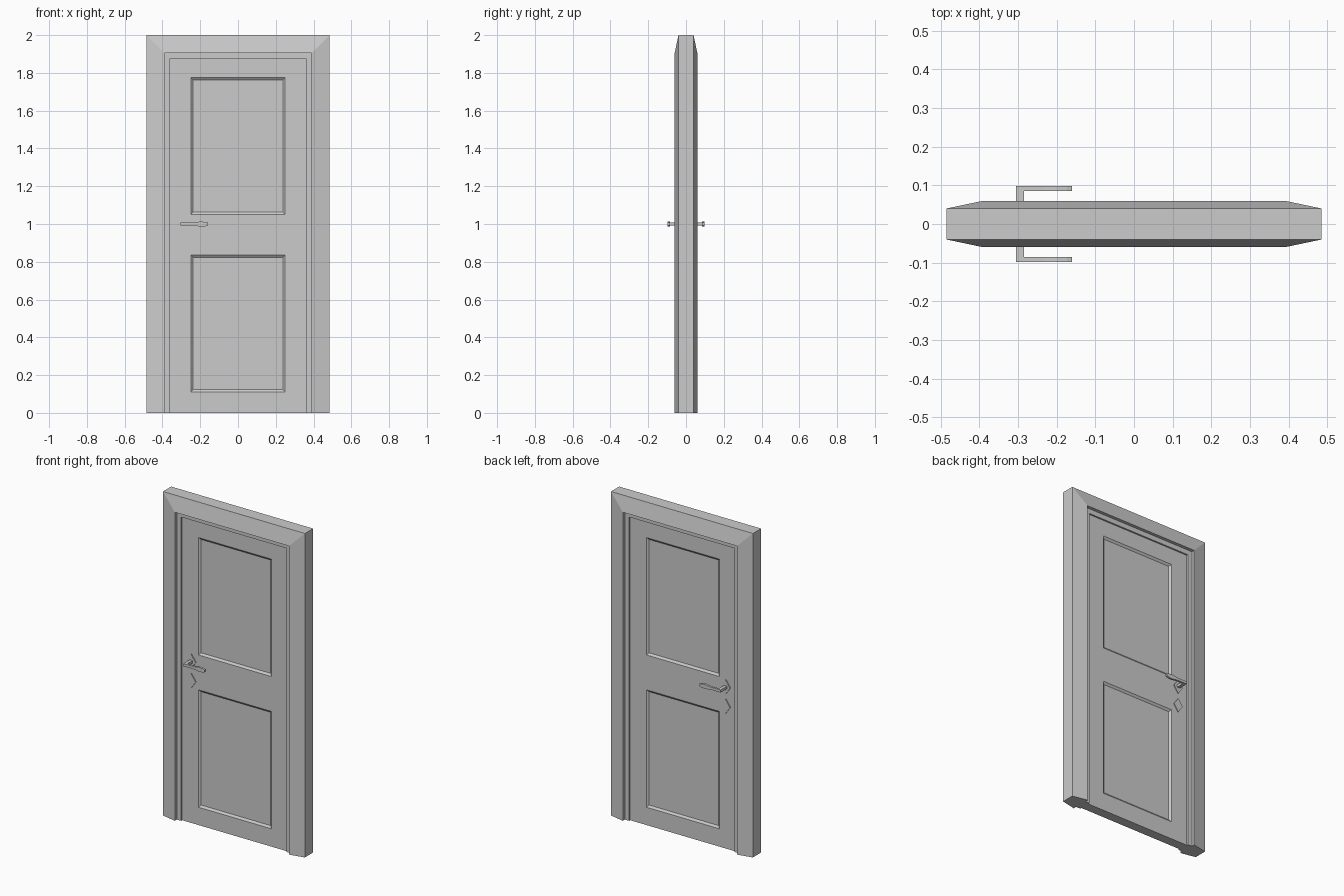
import bpy, bmesh
from mathutils import Matrix, Vector

if "Cube" in bpy.data.objects:
    bpy.data.objects.remove(bpy.data.objects["Cube"], do_unlink=True)

GREY = (0.6, 0.6, 0.6, 1)
mat = bpy.data.materials.new("plain grey")
mat.use_nodes = True
mat.diffuse_color = GREY
mat.node_tree.nodes["Principled BSDF"].inputs["Base Color"].default_value = GREY

HALF_W, HEIGHT = 0.485, 2.0
LEAF_Y = 0.03        # half thickness of the door leaf
STOP = 0.125         # inset of the door stop from the outer edge
LOCK_X = -0.295


def finish(name, bm):
    bmesh.ops.recalc_face_normals(bm, faces=bm.faces)
    mesh = bpy.data.meshes.new(name)
    bm.to_mesh(mesh)
    bm.free()
    mesh.materials.append(mat)
    obj = bpy.data.objects.new(name, mesh)
    bpy.context.collection.objects.link(obj)
    return obj


def box(bm, lo, hi):
    lo, hi = Vector(lo), Vector(hi)
    m = Matrix.Translation((lo + hi) / 2) @ Matrix.Diagonal((*(hi - lo), 1))
    return bmesh.ops.create_cube(bm, size=1, matrix=m)


# Frame: stepped jamb section swept up, across and down with mitred corners
half = [(0, 0.04), (0.095, 0.06), (0.095, 0.04), (STOP, 0.04)]
section = [(t, -y) for t, y in half] + [(t, y) for t, y in reversed(half)]
bm = bmesh.new()
rings = []
for side, top in ((-1, 0), (-1, 1), (1, 1), (1, 0)):
    rings.append([bm.verts.new((side * (HALF_W - t), y, top * (HEIGHT - t)))
                  for t, y in section])
for a, b in zip(rings, rings[1:]):
    for i in range(len(section)):
        j = (i + 1) % len(section)
        bm.faces.new((a[i], a[j], b[j], b[i]))
bm.faces.new(rings[0])
bm.faces.new(rings[-1])
finish("door_frame", bm)

# Leaf: slab cut along the panel borders, panels sunk on both faces
PANEL_X = 0.25
PANELS = [(0.11, 0.835), (1.05, 1.775)]
bm = bmesh.new()
w = HALF_W - STOP
box(bm, (-w, -LEAF_Y, 0), (w, LEAF_Y, HEIGHT - STOP))
cuts = [((x, 0, 0), (1, 0, 0)) for x in (-PANEL_X, PANEL_X)]
cuts += [((0, 0, z), (0, 0, 1)) for pair in PANELS for z in pair]
for co, no in cuts:
    bmesh.ops.bisect_plane(bm, geom=bm.verts[:] + bm.edges[:] + bm.faces[:],
                           plane_co=co, plane_no=no)
bm.normal_update()
sunk = []
for f in bm.faces:
    c = f.calc_center_median()
    if abs(f.normal.y) > 0.9 and abs(c.x) < PANEL_X and any(a < c.z < b for a, b in PANELS):
        sunk.append(f)
bmesh.ops.inset_individual(bm, faces=sunk, thickness=0.018, depth=-0.01)
finish("door_leaf", bm)

# Lever outline in x and z
LEVER = [(-0.305, 0.992), (-0.235, 0.992), (-0.2, 0.986), (-0.173, 0.988), (-0.16, 0.993),
         (-0.16, 1.007), (-0.173, 1.011), (-0.2, 1.013), (-0.235, 1.008), (-0.305, 1.008)]

for label, s in (("front", -1), ("back", 1)):
    # Handle: stem out of the leaf and a flat lever with a wider grip
    bm = bmesh.new()
    box(bm, (-0.305, min(s * 0.025, s * 0.086), 0.992),
        (-0.285, max(s * 0.025, s * 0.086), 1.008))
    face = bm.faces.new([bm.verts.new((x, s * 0.085, z)) for x, z in LEVER])
    new = bmesh.ops.extrude_face_region(bm, geom=[face])["geom"]
    bmesh.ops.translate(bm, vec=(0, s * 0.013, 0),
                        verts=[v for v in new if isinstance(v, bmesh.types.BMVert)])
    bm.faces.new([v for v in face.verts]) if not face.is_valid else None
    finish(label + "_handle", bm)

    # Diamond plates behind the handle and around the keyhole
    for part, z in (("handle_plate", 1.0), ("keyhole_plate", 0.88)):
        bm = bmesh.new()
        loop = [(LOCK_X - 0.031, z), (LOCK_X, z - 0.044), (LOCK_X + 0.031, z), (LOCK_X, z + 0.044)]
        inner, outer = [[bm.verts.new((x, s * y, h)) for x, h in loop]
                        for y in (LEAF_Y - 0.002, LEAF_Y + 0.006)]
        bm.faces.new(inner)
        bm.faces.new(outer)
        for i in range(4):
            j = (i + 1) % 4
            bm.faces.new((inner[i], inner[j], outer[j], outer[i]))
        finish(label + "_" + part, bm)
